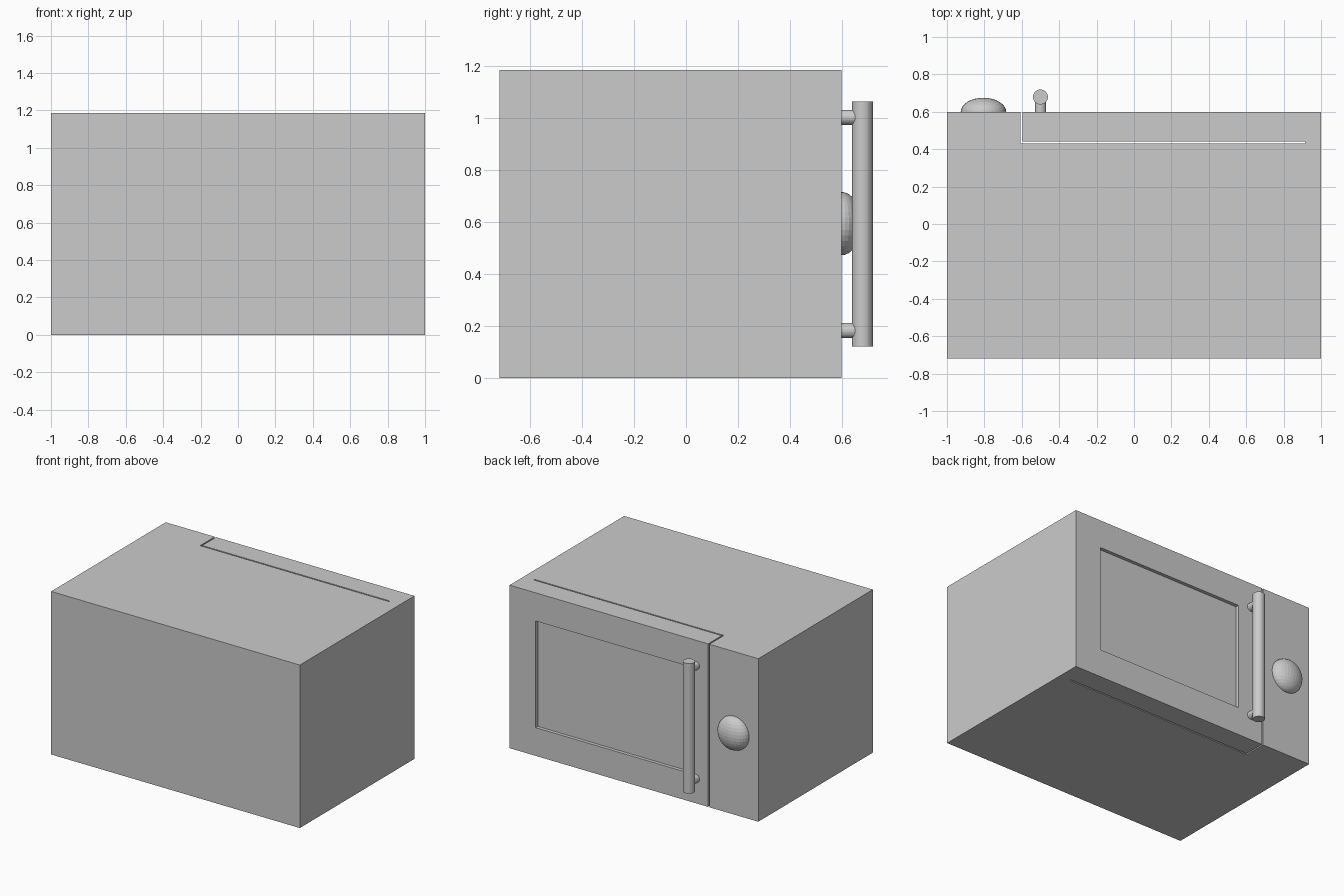
import bpy
from math import pi

if "Cube" in bpy.data.objects:
    bpy.data.objects.remove(bpy.data.objects["Cube"])


def box(name, x, y, z):
    """Box from (min, max) ranges."""
    r = (x, y, z)
    bpy.ops.mesh.primitive_cube_add(size=1, location=[(a + b) / 2 for a, b in r])
    o = bpy.context.object
    o.name = name
    o.scale = [b - a for a, b in r]
    bpy.ops.object.transform_apply(location=False, rotation=False, scale=True)
    return o


def rod(name, radius, length, location, rotation=(0, 0, 0)):
    bpy.ops.mesh.primitive_cylinder_add(vertices=32, radius=radius, depth=length,
                                        location=location, rotation=rotation)
    bpy.context.object.name = name


H = 1.185       # body height
FACE = 0.598    # y of the door face

# Oven body
body = box("oven_body", (-1, 1), (-0.718, FACE), (0, H))

# Door gap (runs full height) and window recess
cutters = [
    box("door_side_gap_cutter", (-0.606, -0.596), (0.4345, 0.7), (-0.1, H + 0.1)),
    box("door_back_gap_cutter", (-0.606, 0.915), (0.43, 0.44), (-0.1, H + 0.1)),
    box("window_recess_cutter", (-0.395, 0.79), (FACE - 0.025, 0.7), (0.205, 0.98)),
]
for c in cutters:
    m = body.modifiers.new(c.name, 'BOOLEAN')
    m.operation = 'DIFFERENCE'
    m.solver = 'EXACT'
    m.object = c
    bpy.context.view_layer.objects.active = body
    bpy.ops.object.modifier_apply(modifier=m.name)
    bpy.data.objects.remove(c)

# Door handle bar and its two posts
rod("door_handle", 0.04, 0.945, (-0.5, 0.679, 0.5925))
for name, z in (("lower_handle_post", 0.182), ("upper_handle_post", 1.003)):
    rod(name, 0.029, 0.09, (-0.5, FACE + 0.035, z), (pi / 2, 0, 0))

# Control knob: flattened ball half sunk into the panel
bpy.ops.mesh.primitive_uv_sphere_add(segments=32, ring_count=16, radius=1,
                                     location=(-0.805, FACE, 0.594))
knob = bpy.context.object
knob.name = "control_knob"
knob.scale = (0.122, 0.077, 0.122)
